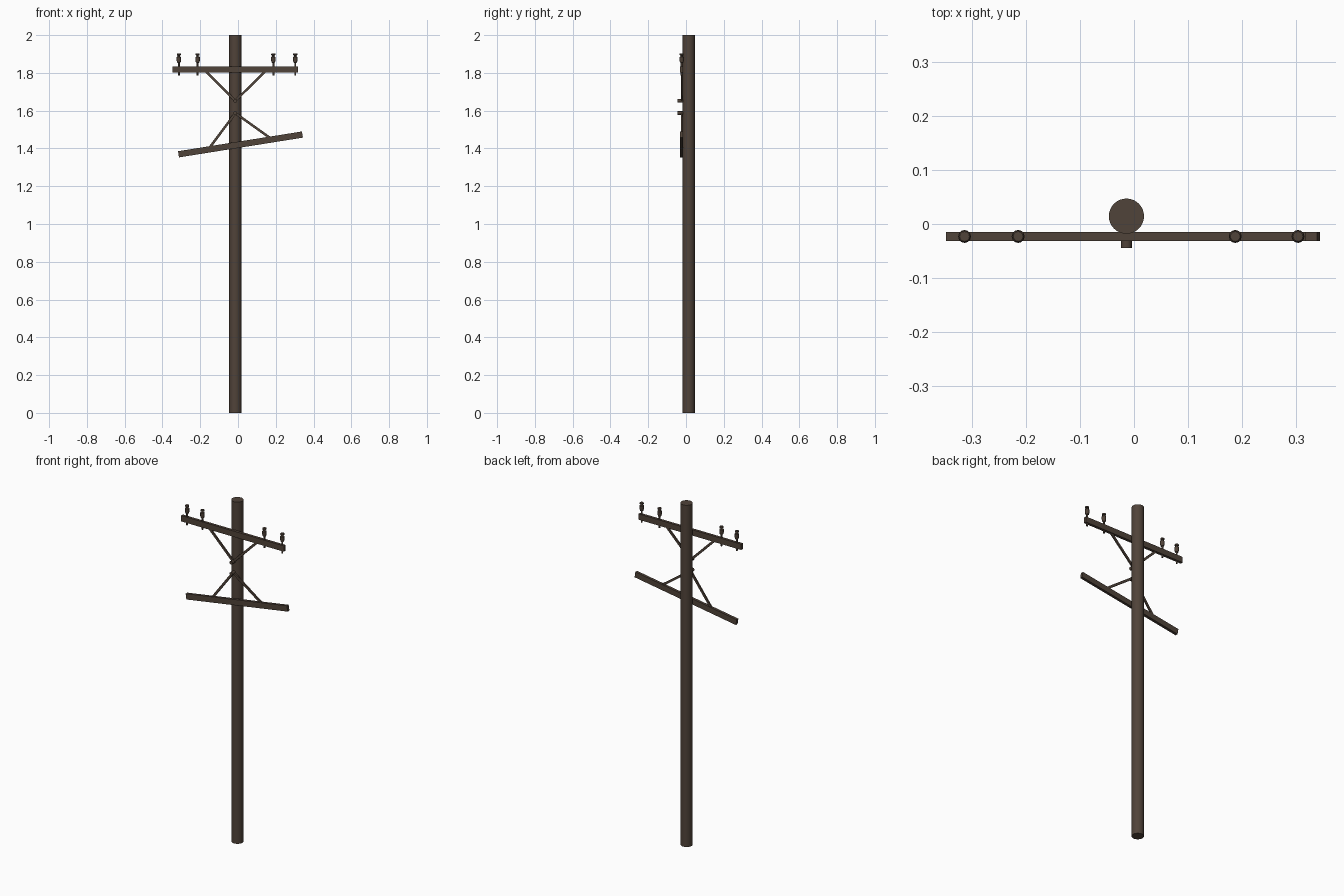
import bpy, bmesh, math
from mathutils import Vector

if "Cube" in bpy.data.objects:
    bpy.data.objects.remove(bpy.data.objects["Cube"])

wood = bpy.data.materials.new("weathered_brown")
wood.diffuse_color = (0.08, 0.056, 0.041, 1)
wood.use_nodes = True
wood.node_tree.nodes["Principled BSDF"].inputs["Base Color"].default_value = wood.diffuse_color

CX, ARM_Y = -0.014, -0.023


def finish(name, bm, smooth=False):
    bmesh.ops.recalc_face_normals(bm, faces=bm.faces)
    me = bpy.data.meshes.new(name)
    bm.to_mesh(me)
    bm.free()
    me.materials.append(wood)
    ob = bpy.data.objects.new(name, me)
    bpy.context.collection.objects.link(ob)
    if smooth:
        bpy.context.view_layer.objects.active = ob
        ob.select_set(True)
        bpy.ops.object.shade_smooth_by_angle(angle=math.radians(40))
        ob.select_set(False)
    return ob


def lathe(name, profile, loc, sides, rot=(0, 0, 0)):
    """Capped solid of revolution from (radius, height) pairs."""
    bm = bmesh.new()
    rings = [[bm.verts.new((r * math.cos(2 * math.pi * i / sides),
                            r * math.sin(2 * math.pi * i / sides), z))
              for i in range(sides)] for r, z in profile]
    for a, b in zip(rings, rings[1:]):
        for i in range(sides):
            j = (i + 1) % sides
            bm.faces.new((a[i], a[j], b[j], b[i]))
    bm.faces.new(rings[0][::-1])
    bm.faces.new(rings[-1])
    ob = finish(name, bm, True)
    ob.location, ob.rotation_euler = loc, rot
    return ob


def bar(name, p, q, y, height, depth):
    """Box beam between two (x, z) points."""
    p, q = Vector((p[0], y, p[1])), Vector((q[0], y, q[1]))
    d = q - p
    bm = bmesh.new()
    bmesh.ops.create_cube(bm, size=1)
    bmesh.ops.scale(bm, vec=(d.length, depth, height), verts=bm.verts)
    ob = finish(name, bm)
    ob.location = (p + q) / 2
    ob.rotation_euler = (0, -math.atan2(d.z, d.x), 0)
    return ob


# Pole
lathe("pole", [(0.0325, 0), (0.0325, 2)], (CX, 0.0145, 0), 32)

# Crossarms: level upper one, tilted lower one
bar("upper_crossarm", (-0.347, 1.818), (0.318, 1.818), ARM_Y, 0.034, 0.016)
bar("lower_crossarm", (-0.315, 1.369), (0.341, 1.4735), ARM_Y, 0.033, 0.016)

# Diagonal braces meeting at a bolt on the pole
braces = {
    "upper": ((CX, 1.652), [(-0.175, 1.812), (0.147, 1.812)]),
    "lower": ((CX, 1.587), [(-0.152, 1.402), (0.175, 1.452)]),
}
for level, (hub, ends) in braces.items():
    for side, end in zip(("left", "right"), ends):
        bar(f"{level}_brace_{side}", hub, end, -0.0225, 0.013, 0.008)
    lathe(f"{level}_brace_bolt", [(0.01, 0), (0.01, 0.03)],
          (CX, -0.0145, hub[1]), 12, (math.pi / 2, 0, 0))

# Insulators on pins through the upper crossarm
insulator = [(0.005, 1.786), (0.005, 1.853), (0.009, 1.855), (0.012, 1.866),
             (0.012, 1.884), (0.006, 1.887), (0.006, 1.892), (0.011, 1.894),
             (0.011, 1.901), (0.009, 1.903)]
for n, x in enumerate((-0.313, -0.214, 0.187, 0.303), 1):
    lathe(f"insulator_{n}", insulator, (x, ARM_Y, 0), 12)
